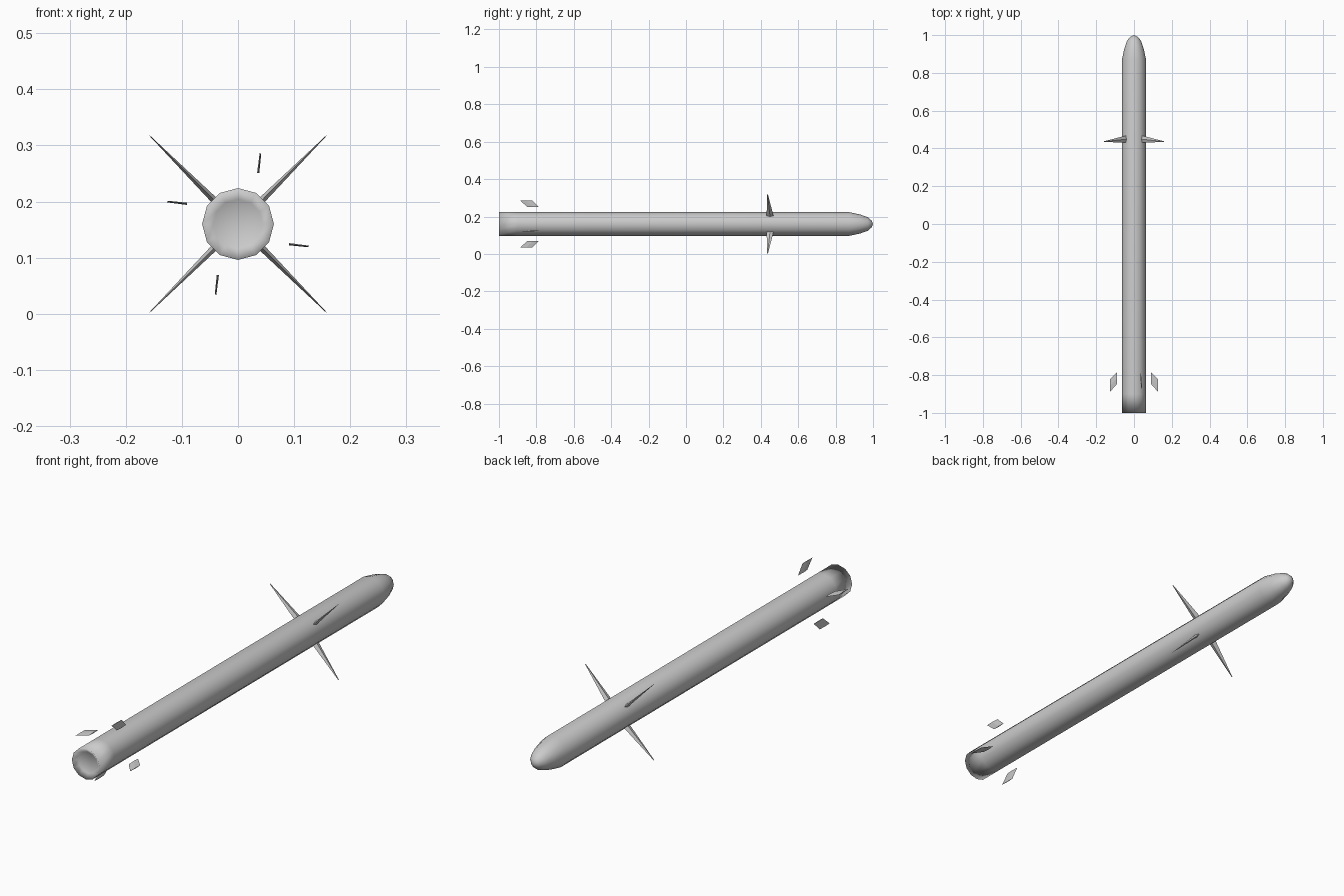
import bpy, bmesh, math
from mathutils import Matrix, Vector

if "Cube" in bpy.data.objects:
    bpy.data.objects.remove(bpy.data.objects["Cube"])

AXIS_Z = 0.16
SIDES = 12


def finish(bm, name, smooth):
    bmesh.ops.recalc_face_normals(bm, faces=bm.faces)
    for f in bm.faces:
        f.smooth = smooth
    me = bpy.data.meshes.new(name)
    bm.to_mesh(me)
    bm.free()
    ob = bpy.data.objects.new(name, me)
    bpy.context.collection.objects.link(ob)
    ob.location.z = AXIS_Z
    return ob


def lathe(name, profile):
    """Spin (y, radius) points round the long axis."""
    bm = bmesh.new()
    rings = []
    for y, r in profile:
        n = SIDES if r else 1
        rings.append([bm.verts.new((r * math.cos(math.tau * i / SIDES), y,
                                    r * math.sin(math.tau * i / SIDES))) for i in range(n)])
    for a, b in zip(rings, rings[1:]):
        for i in range(SIDES):
            j = (i + 1) % SIDES
            quad = [a[i % len(a)], a[j % len(a)], b[j % len(b)], b[i % len(b)]]
            bm.faces.new(list(dict.fromkeys(quad)))
    return finish(bm, name, True)


def fin(name, start, end, root, tip, angle):
    """Diamond-section fin; start/end are (x, z), root/tip are (y_back, y_front, thickness)."""
    bm = bmesh.new()
    d = Vector((end[0] - start[0], 0, end[1] - start[1])).normalized()
    side = d.cross(Vector((0, 1, 0)))
    rot = Matrix.Rotation(angle, 3, 'Y')
    loops = []
    for (x, z), (y0, y1, t) in ((start, root), (end, tip)):
        mid = Vector((x, (y0 + y1) / 2, z))
        pts = [Vector((x, y0, z)), mid + side * t / 2, Vector((x, y1, z)), mid - side * t / 2]
        loops.append([bm.verts.new(rot @ p) for p in pts])
    a, b = loops
    bm.faces.new(a)
    bm.faces.new(b)
    for i in range(4):
        j = (i + 1) % 4
        bm.faces.new((a[i], a[j], b[j], b[i]))
    return finish(bm, name, False)


# Body with rounded nose and recessed exhaust
lathe("body", [(-0.985, 0), (-0.985, 0.044), (-1, 0.064), (-0.9, 0.064), (0.87, 0.064),
               (0.93, 0.051), (0.972, 0.036), (0.992, 0.019), (1, 0)])

for k in range(4):
    turn = k * math.pi / 2
    # Long pointed fins in an X
    fin(f"front_fin_{k + 1}", (0.043, 0.043), (0.158, 0.158),
        (0.431, 0.468, 0.012), (0.434, 0.438, 0.001), turn)
    # Small swept tail fins standing off the body
    fin(f"tail_fin_{k + 1}", (0.036, 0.091), (0.040, 0.126),
        (-0.848, -0.787, 0.004), (-0.887, -0.822, 0.003), turn)
